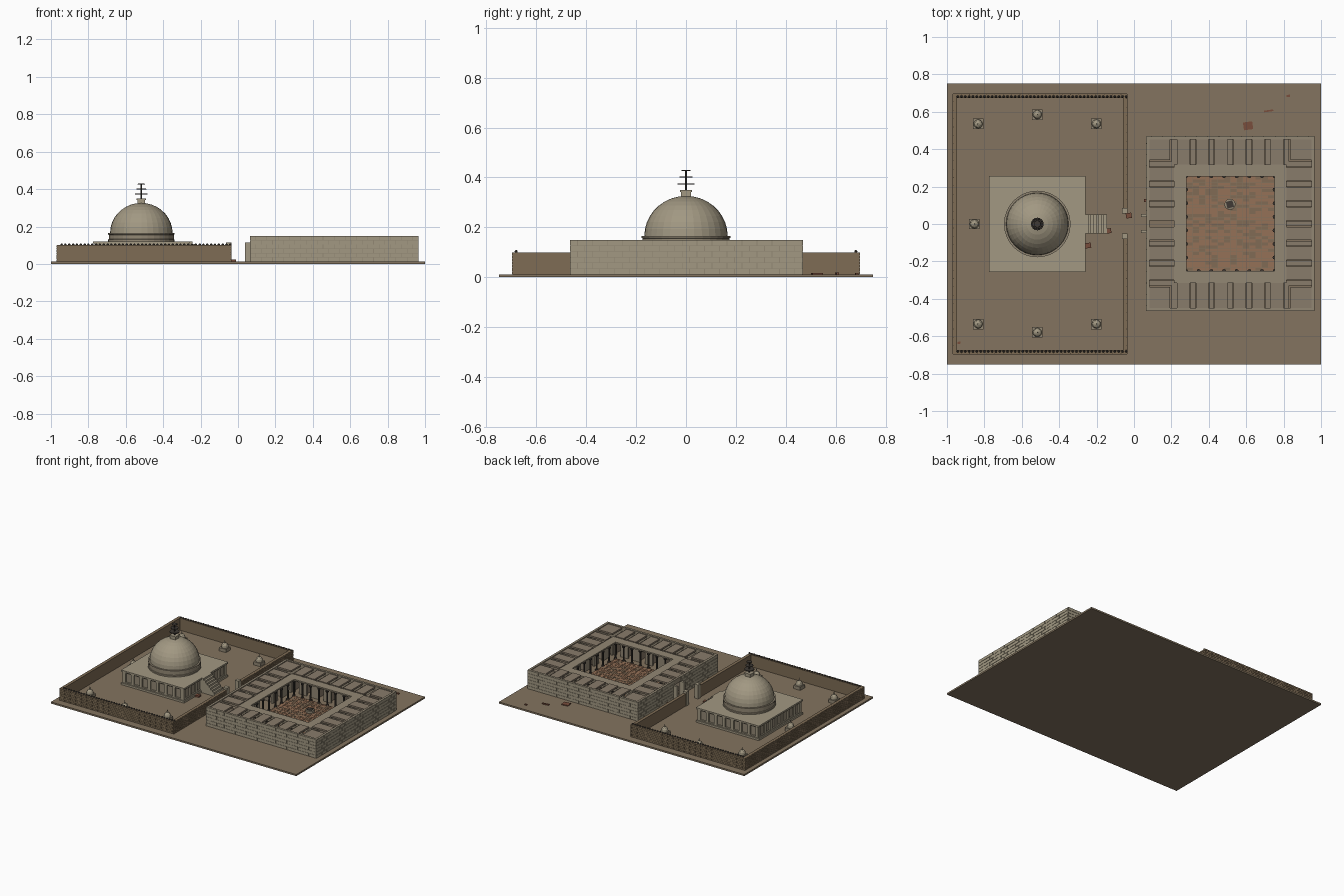
import bpy, bmesh, math, random
from mathutils import Matrix

if "Cube" in bpy.data.objects:
    bpy.data.objects.remove(bpy.data.objects["Cube"])
random.seed(4)


def mat(name, r, g, b):
    m = bpy.data.materials.new(name)
    m.diffuse_color = (r, g, b, 1)
    m.use_nodes = True
    m.node_tree.nodes["Principled BSDF"].inputs["Base Color"].default_value = m.diffuse_color
    return m


EARTH = mat("earth", .23, .175, .115)
BRICK = mat("wall_brick", .21, .15, .09)
STONE = mat("pale_stone", .36, .315, .225)
GREY = mat("weathered_stone", .29, .245, .175)
ROOF = mat("roof_slab", .25, .20, .145)
TERRA = mat("terracotta", .30, .165, .095)
TERRA2 = mat("worn_terracotta", .22, .145, .09)
DARK = mat("dark_stone", .05, .042, .035)
RED = mat("red_brick", .19, .075, .045)


def finish(name, bm, m):
    me = bpy.data.meshes.new(name)
    bm.to_mesh(me)
    bm.free()
    me.materials.append(m)
    ob = bpy.data.objects.new(name, me)
    bpy.context.collection.objects.link(ob)
    return ob


def boxes(name, items, m, angle=0):
    """One object from many boxes (x0, x1, y0, y1, z0, z1)."""
    bm = bmesh.new()
    for x0, x1, y0, y1, z0, z1 in items:
        M = (Matrix.Translation(((x0+x1)/2, (y0+y1)/2, (z0+z1)/2)) @ Matrix.Rotation(angle, 4, 'Z')
             @ Matrix.Diagonal((abs(x1-x0), abs(y1-y0), abs(z1-z0), 1)))
        bmesh.ops.create_cube(bm, size=1, matrix=M)
    return finish(name, bm, m)


def lathe(name, profile, places, n, m):
    """Flat-shaded turned part with capped ends, repeated at each place."""
    bm = bmesh.new()
    for px, py, pz in places:
        rings = [[bm.verts.new((px+r*math.cos(2*math.pi*i/n), py+r*math.sin(2*math.pi*i/n), pz+z))
                  for i in range(n)] for r, z in profile]
        for a, b in zip(rings, rings[1:]):
            for i in range(n):
                j = (i+1) % n
                bm.faces.new((a[i], a[j], b[j], b[i]))
        bm.faces.new(rings[0][::-1])
        bm.faces.new(rings[-1])
    return finish(name, bm, m)


def ring(cx, cy, hx, hy, t, z0, z1):
    return [(cx-hx, cx+hx, cy-hy, cy-hy+t, z0, z1), (cx-hx, cx+hx, cy+hy-t, cy+hy, z0, z1),
            (cx-hx, cx-hx+t, cy-hy+t, cy+hy-t, z0, z1), (cx+hx-t, cx+hx, cy-hy+t, cy+hy-t, z0, z1)]


def blocks(axis, a0, a1, face, sign, z0, z1, courses, length):
    """Staggered facing blocks standing slightly proud of a wall."""
    out, h = [], (z1-z0)/courses
    for c in range(courses):
        a = a0-(length/2 if c % 2 else 0)
        while a < a1-.004:
            lo, hi = max(a, a0), min(a+length-.003, a1)
            f0, f1 = sorted((face, face+sign*.002))
            z = (z0+c*h+.001, z0+(c+1)*h-.001)
            if hi-lo > .004:
                out.append((lo, hi, f0, f1, *z) if axis == 'x' else (f0, f1, lo, hi, *z))
            a += length
    return out


G = .012
boxes("ground_slab", [(-1, 1, -.75, .75, 0, G)], EARTH)

# Enclosure wall with an eastern gate gap
X0, X1, Y = -.968, -.037, .695
T = .022
boxes("enclosure_wall", [(X0, X1, -Y, -Y+T, G, .1), (X0, X1, Y-T, Y, G, .1), (X0, X0+T, -Y+T, Y-T, G, .1),
                         (X1-T, X1, -Y+T, -.075, G, .1), (X1-T, X1, .08, Y-T, G, .1)], BRICK)
boxes("enclosure_brick_courses",
      blocks('x', X0, X1, -Y, -1, G, .1, 7, .045) + blocks('x', X0, X1, Y, 1, G, .1, 7, .045)
      + blocks('y', -Y, Y, X0, -1, G, .1, 7, .045) + blocks('y', -Y, -.08, X1, 1, G, .1, 7, .045)
      + blocks('y', .085, Y, X1, 1, G, .1, 7, .045), BRICK)
lathe("wall_top_knobs", [(.006, 0), (.007, .005), (.003, .010)],
      [(X0+.025+i*.0205, s*.681, .099) for i in range(45) for s in (-1, 1)], 6, DARK)
boxes("gate_posts", [(-.064, -.034, y-.015, y+.015, G, .115) for y in (.07, -.065)], STONE)

# Great mound platform with pilasters and mouldings
CX, P = -.517, .257


def square(h, z0, z1):
    return (CX-h, CX+h, -h, h, z0, z1)


boxes("platform_body", [square(.24, G, .108)], GREY)
boxes("platform_mouldings", [square(P, G, .026), square(.249, .026, .034), square(.249, .1, .108),
                             square(P, .108, .12)], STONE)
pil = []
for i in range(8):
    a = -.236+i*.472/7
    for s in (-1, 1):
        pil += [(CX+a-.011, CX+a+.011, s*.236, s*.25, .03, .104)]
        if s < 0 or abs(a) > .055:
            pil += [(CX+s*.236, CX+s*.25, a-.011, a+.011, .03, .104)]
boxes("platform_pilasters", pil, STONE)
boxes("platform_stairs", [(CX+.245, -.145-i*.0142, -.052, .052, G+i*.0135, G+(i+1)*.0135)
                          for i in range(8)], STONE)

# Drum, dome, square railing box and umbrella spire
lathe("drum", [(.178, 0), (.178, .01), (.174, .012), (.174, .036), (.178, .038), (.178, .046)],
      [(CX, 0, .12)], 32, GREY)
lathe("dome", [(.167*math.cos(math.radians(t)), .16*math.sin(math.radians(t)))
               for t in (0, 10, 20, 30, 40, 50, 60, 70, 80, 86)], [(CX, 0, .166)], 32, STONE)
boxes("railing_box", [square(.021, .322, .342), square(.025, .342, .35)], STONE)
lathe("spire_pole", [(.005, .35), (.004, .43)], [(CX, 0, 0)], 8, DARK)
lathe("spire_umbrellas", [(.034, .371), (.033, .376)], [(CX, 0, 0)], 16, DARK)
lathe("middle_umbrella", [(.027, .399), (.026, .403)], [(CX, 0, 0)], 16, DARK)
lathe("top_umbrella", [(.019, .426), (.018, .43)], [(CX, 0, 0)], 16, DARK)

# Small votive mounds around the yard
votives = [(CX+sx*.316, sy*.535) for sx in (-1, 1) for sy in (-1, 1)]
votives += [(CX, .585), (CX, -.58), (-.853, 0)]
boxes("votive_bases", [(x-.028, x+.028, y-.028, y+.028, G, .036) for x, y in votives], GREY)
lathe("votive_domes", [(.024, 0), (.024, .008), (.0225, .017), (.017, .026), (.008, .031), (.006, .032),
                       (.006, .038), (.003, .038), (.002, .052)],
      [(x, y, .036) for x, y in votives], 12, STONE)

# Monastery: outer wall with a western doorway
MX, MY, HX, HY, W = .515, .002, .449, .466, .016
south, north, west, east = ring(MX, MY, HX, HY, W, G, .15)
wx0, wx1 = west[:2]
boxes("monastery_outer_wall", [south, north, east, (wx0, wx1, west[2], -.035, G, .15),
                               (wx0, wx1, .04, west[3], G, .15), (wx0, wx1, -.035, .04, .115, .15)], GREY)
boxes("monastery_facing_blocks",
      blocks('x', MX-HX, MX+HX, MY-HY, -1, G, .15, 6, .06) + blocks('x', MX-HX, MX+HX, MY+HY, 1, G, .15, 6, .06)
      + blocks('y', MY-HY, MY+HY, MX+HX, 1, G, .15, 6, .06)
      + blocks('y', MY-HY, -.037, MX-HX, -1, G, .15, 6, .06)
      + blocks('y', .042, MY+HY, MX-HX, -1, G, .15, 6, .06), STONE)
boxes("doorway_jambs", [(.037, .068, y-.008, y+.008, G, .115) for y in (.045, -.04)], STONE)

# Cells: roof slabs, partitions, and inner wall pierced by doors
IX, IY, N = .300, .317, 6
slabs, parts, inner = [], [], ring(MX, MY, IX, IY, .014, .095, .13)
D = HX-W-IX
for s in (-1, 1):
    for i in range(N):
        px, py = 2*IX/N, 2*IY/N
        x, y = MX-IX+(i+.5)*px, MY-IY+(i+.5)*py
        ya, yb = MY+s*IY, MY+s*(HY-W)
        xa, xb = MX+s*IX, MX+s*(HX-W)
        slabs += [(x-.034, x+.034, *sorted((ya, yb)), .132, .144), (*sorted((xa, xb)), y-.036, y+.036, .132, .144)]
    for i in range(N+1):
        x, y = MX-IX+i*2*IX/N, MY-IY+i*2*IY/N
        parts += [(x-.014, x+.014, *sorted((ya, yb)), G, .122)]
        if s > 0 or i != N//2:
            parts += [(*sorted((xa, xb)), y-.014, y+.014, G, .122)]
            inner += [(*sorted((xa, xa-s*.014)), max(y-.03, MY-IY), min(y+.03, MY+IY), G, .095)]
        inner += [(max(x-.03, MX-IX), min(x+.03, MX+IX), *sorted((ya, ya-s*.014)), G, .095)]
    for t in (-1, 1):
        slabs.append((*sorted((MX+s*(IX+.022), MX+s*(HX-W))), *sorted((MY+t*(IY+.022), MY+t*(HY-W))), .132, .144))
boxes("cell_roof_slabs", slabs, ROOF)
boxes("cell_partitions", parts, ROOF)
boxes("cell_inner_wall", inner, GREY)

# Veranda roof and its columns round the court
boxes("veranda_roof", ring(MX, MY, IX, IY, .065, .128, .138), GREY)
CXH, CYH = .237, .254
cols = set()
for i in range(8):
    for s in (-1, 1):
        cols.add((round(MX-CXH+i*2*CXH/7, 4), round(MY+s*CYH, 4), 0))
        cols.add((round(MX+s*CXH, 4), round(MY-CYH+i*2*CYH/7, 4), 0))
lathe("veranda_columns", [(.011, G), (.011, .022), (.0065, .024), (.006, .112), (.011, .118), (.011, .128)],
      sorted(cols), 8, DARK)

# Paved court of staggered bricks, and the well
tiles = [[], []]
NX, NY = 14, 30
for j in range(NY):
    for i in range(NX):
        w, h = .47/NX, .505/NY
        x, y = .28+i*w, -.25+j*h
        z = .018+random.uniform(0, .001)
        tiles[(i+j//2+random.randint(0, 2)) % 3 == 0].append((x+.0008, x+w-.0008, y+.0008, y+h-.0008, G, z))
boxes("court_paving", tiles[0], TERRA)
boxes("court_worn_paving", tiles[1], TERRA2)
lathe("well_curb", [(.03, .014), (.03, .034), (.022, .036)], [(.513, .105, 0)], 12, GREY)
boxes("well_mouth", [(.495, .531, .087, .123, .034, .039)], DARK, math.radians(15))

# Fallen bricks
boxes("fallen_bricks", [(x-a/2, x+a/2, y-b/2, y+b/2, G, G+c) for x, y, a, b, c in (
    (.61, .525, .05, .042, .006), (.825, .685, .018, .012, .006), (-.028, .045, .03, .028, .012),
    (-.135, -.037, .026, .026, .012), (-.245, -.115, .03, .028, .012), (-.935, -.635, .016, .012, .008),
    (.72, .605, .05, .009, .008), (.06, .125, .012, .016, .01))], RED, math.radians(8))
